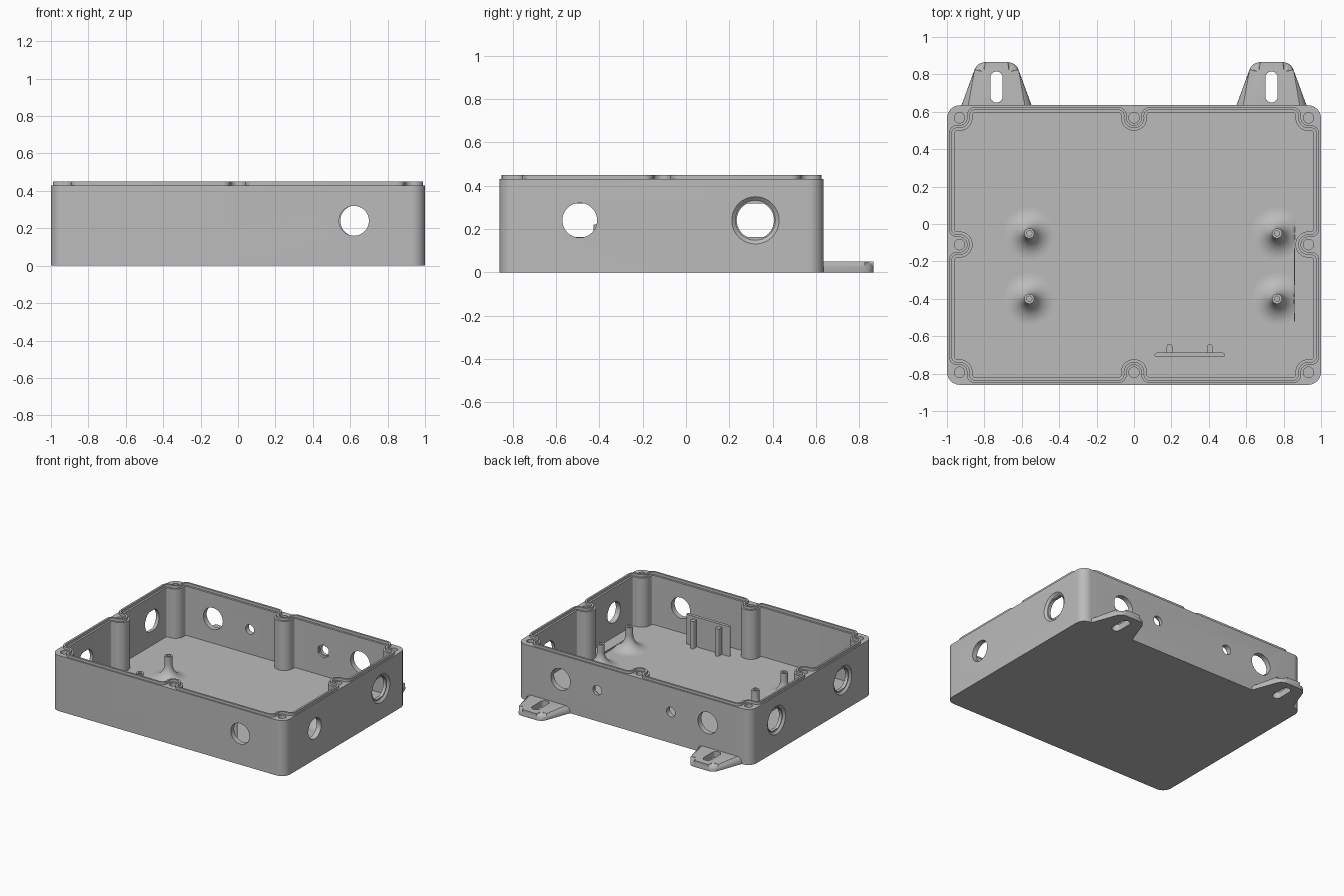
import bpy, bmesh, math
from mathutils import Vector, Matrix

if "Cube" in bpy.data.objects:
    bpy.data.objects.remove(bpy.data.objects["Cube"])

grey = bpy.data.materials.new("light grey plastic")
grey.use_nodes = True
grey.diffuse_color = (0.5, 0.5, 0.5, 1)
grey.node_tree.nodes["Principled BSDF"].inputs["Base Color"].default_value = (0.5, 0.5, 0.5, 1)

X, Y0, Y1 = 1.0, -0.86, 0.635      # outer walls
FLOOR, RIM, TOP = 0.05, 0.43, 0.45
DEPTH = 0.067                      # boss centre distance from the outer wall
YM = -0.11                         # middle side boss


def finish(bm, name):
    bmesh.ops.recalc_face_normals(bm, faces=bm.faces)
    me = bpy.data.meshes.new(name)
    bm.to_mesh(me)
    bm.free()
    me.materials.append(grey)
    ob = bpy.data.objects.new(name, me)
    bpy.context.collection.objects.link(ob)
    return ob


def activate(ob):
    bpy.ops.object.select_all(action='DESELECT')
    ob.select_set(True)
    bpy.context.view_layer.objects.active = ob


def smooth(ob):
    activate(ob)
    bpy.ops.object.shade_smooth_by_angle(angle=math.radians(32))


def add_prism(bm, pts, z0, z1):
    lo = [bm.verts.new((p[0], p[1], z0)) for p in pts]
    hi = [bm.verts.new((p[0], p[1], z1)) for p in pts]
    bm.faces.new(lo)
    bm.faces.new(hi)
    for i in range(len(pts)):
        j = (i + 1) % len(pts)
        bm.faces.new((lo[i], lo[j], hi[j], hi[i]))


def prism(name, pts, z0, z1):
    bm = bmesh.new()
    add_prism(bm, pts, z0, z1)
    return finish(bm, name)


def cylinder(centre, axis, r, length, r2=None, n=48, flat=None):
    """Cutter cylinder; r at the -axis end, r2 at the +axis end."""
    bm = bmesh.new()
    rot = Vector((0, 0, 1)).rotation_difference(Vector(axis)).to_matrix().to_4x4()
    bmesh.ops.create_cone(bm, cap_ends=True, segments=n, radius1=r,
                          radius2=r if r2 is None else r2, depth=length,
                          matrix=Matrix.Translation(centre) @ rot)
    if flat:
        for v in bm.verts:
            v.co.z = max(centre[2] - flat, min(centre[2] + flat, v.co.z))
        bmesh.ops.remove_doubles(bm, verts=bm.verts, dist=1e-5)
    return finish(bm, "cutter")


def cut(ob, cutter):
    m = ob.modifiers.new("cut", 'BOOLEAN')
    m.operation, m.solver, m.object = 'DIFFERENCE', 'EXACT', cutter
    cutter.hide_render = True
    activate(ob)
    bpy.ops.object.modifier_apply(modifier=m.name)
    bpy.data.objects.remove(cutter)


def arc(c, r, a0, a1, n):
    return [c + r * Vector((math.cos(a0 + (a1 - a0) * i / n), math.sin(a0 + (a1 - a0) * i / n)))
            for i in range(n + 1)]


def rounded_polygon(pts, radii, n=6):
    out = []
    for i, p in enumerate(pts):
        p, r = Vector(p), radii[i]
        if r == 0:
            out.append(p)
            continue
        a = (Vector(pts[i - 1]) - p).normalized()
        b = (Vector(pts[(i + 1) % len(pts)]) - p).normalized()
        half = a.angle(b) / 2
        c = p + (a + b).normalized() * r / math.sin(half)
        s = p + a * r / math.tan(half) - c
        e = p + b * r / math.tan(half) - c
        a0 = math.atan2(s.y, s.x)
        d = (math.atan2(e.y, e.x) - a0 + math.pi) % math.tau - math.pi
        out += arc(c, r, a0, a0 + d, n)
    return out


# Boss centres anticlockwise, with travel direction in and out
bx, by0, by1 = X - DEPTH, Y0 + DEPTH, Y1 - DEPTH
E, N, W, S = (Vector(v) for v in ((1, 0), (0, 1), (-1, 0), (0, -1)))
BOSSES = [((0, by0), E, E), ((bx, by0), E, N), ((bx, YM), N, N), ((bx, by1), N, W),
          ((0, by1), W, W), ((-bx, by1), W, S), ((-bx, YM), S, S), ((-bx, by0), S, E)]


def contour(d):
    """Inner outline offset d from the outer wall, swerving round every boss."""
    f, R = 0.055 - d, d + 0.03
    off = 0.055 - DEPTH
    u = math.sqrt((R + f) ** 2 - off ** 2)
    pts = []
    for b, t1, t2 in BOSSES:
        b = Vector(b)
        n1, n2 = Vector((-t1.y, t1.x)), Vector((-t2.y, t2.x))
        c1, c2 = b - t1 * u + n1 * off, b + t2 * u + n2 * off
        ang = lambda v: math.atan2(v.y, v.x)
        a0 = ang(-n1)
        pts += arc(c1, f, a0, a0 + (ang(b - c1) - a0) % math.tau, 6)
        a0 = ang(c1 - b)
        pts += arc(b, R, a0, a0 - (a0 - ang(c2 - b)) % math.tau, 18)[1:-1]
        a0 = ang(b - c2)
        pts += arc(c2, f, a0, a0 + (ang(-n2) - a0) % math.tau, 6)
    return pts


# Box body with cavity
box = prism("box_body", rounded_polygon([(-X, Y0), (X, Y0), (X, Y1), (-X, Y1)], [0.07] * 4, 10), 0, RIM)
cut(box, prism("cutter", contour(0.04), FLOOR, 0.6))

# Screw holes in the bosses
for b, _, _ in BOSSES:
    cut(box, cylinder((b[0], b[1], 0.33), (0, 0, 1), 0.028, 0.3, n=24))

# Plain holes: front, back and right-hand wall
HZ = 0.24
cut(box, cylinder((0.62, Y0, HZ), (0, 1, 0), 0.08, 0.2))
cut(box, cylinder((X, -0.49, HZ), (1, 0, 0), 0.08, 0.2))
for s in (-1, 1):
    cut(box, cylinder((0.63 * s, Y1, HZ), (0, 1, 0), 0.083, 0.2))
    cut(box, cylinder((0.315 * s, Y1, HZ), (0, 1, 0), 0.037, 0.2, n=32))
cut(box, cylinder((0.315, Y1 - 0.045, HZ), (0, 1, 0), 0.052, 0.04, n=6))  # nut recess

# Countersunk holes with flats
for sx, y in ((1, 0.32), (-1, 0.32), (-1, -0.49)):
    cut(box, cylinder((sx * X, y, HZ), (sx, 0, 0), 0.092, 0.03, r2=0.126))
    cut(box, cylinder((sx * X, y, HZ), (sx, 0, 0), 0.086, 0.2, flat=0.078))
smooth(box)

# Raised sealing lip
bm = bmesh.new()
loops = [[bm.verts.new((p.x, p.y, z)) for p in contour(d)]
         for d, z in ((0.01, 0.42), (0.01, TOP), (0.025, TOP), (0.025, 0.42))]
for k in range(4):
    a, b = loops[k], loops[(k + 1) % 4]
    for i in range(len(a)):
        j = (i + 1) % len(a)
        bm.faces.new((a[i], a[j], b[j], b[i]))
smooth(finish(bm, "sealing_lip"))

# Mounting tabs with slots
for s, side in ((-1, "right"), (1, "left")):
    cx = 0.735 * s
    pts = [(cx - 0.2, 0.6), (cx + 0.2, 0.6), (cx + 0.103, 0.865), (cx - 0.103, 0.865)]
    bm = bmesh.new()
    add_prism(bm, rounded_polygon(pts, [0, 0, 0.06, 0.06]), 0, 0.05)
    edges = [e for e in bm.edges if all(v.co.z > 0.04 for v in e.verts)
             and any(v.co.y > 0.61 for v in e.verts)]
    bmesh.ops.bevel(bm, geom=edges, offset=0.04, segments=5, profile=0.5,
                    affect='EDGES', clamp_overlap=False)
    tab = finish(bm, side + "_mounting_tab")
    slot = [(cx - 0.033, 0.65), (cx + 0.033, 0.65), (cx + 0.033, 0.815), (cx - 0.033, 0.815)]
    cut(tab, prism("cutter", rounded_polygon(slot, [0.0325] * 4), -0.1, 0.2))
    smooth(tab)

# Flared standoffs: turned profile, trimmed beside the side wall
FL, SH = 0.11, 0.027
profile = [(SH + FL - FL * math.cos(a), FLOOR + FL - FL * math.sin(a))
           for a in (math.pi / 2 * (1 - i / 12) for i in range(13))]
profile = [(SH + FL, FLOOR - 0.01)] + profile + [(SH, 0.22), (0.014, 0.22), (0.014, 0.12), (0, 0.12)]
for i, (x, y) in enumerate([(-0.56, -0.05), (-0.56, -0.4), (0.765, -0.05), (0.765, -0.4)]):
    bm = bmesh.new()
    vs = [bm.verts.new((r, 0, z)) for r, z in profile]
    es = [bm.edges.new(p) for p in zip(vs, vs[1:])]
    bmesh.ops.spin(bm, geom=vs + es, cent=(0, 0, 0), axis=(0, 0, 1), angle=math.tau, steps=40)
    bmesh.ops.remove_doubles(bm, verts=bm.verts, dist=1e-5)
    for v in bm.verts:
        v.co += Vector((x, y, 0))
        v.co.x = min(v.co.x, 0.86)
    smooth(finish(bm, f"standoff_{i + 1}"))

# Low floor rib beside the standoffs
prism("floor_rib", [(0.855, -0.52), (0.862, -0.52), (0.862, -0.13), (0.855, -0.13)], 0.04, 0.06)

# Upright holder plate with two ribs
plate = [(0.11, -0.712), (0.485, -0.712), (0.485, -0.688), (0.11, -0.688)]
smooth(prism("holder_plate", rounded_polygon(plate, [0.0115] * 4, 4), 0.04, 0.28))
for i, x in enumerate((0.19, 0.405)):
    rib = [(x - 0.015, -0.7), (x + 0.015, -0.7), (x + 0.015, -0.642), (x - 0.015, -0.642)]
    smooth(prism(f"holder_rib_{i + 1}", rounded_polygon(rib, [0, 0, 0.014, 0.014], 4), 0.04, 0.26))
